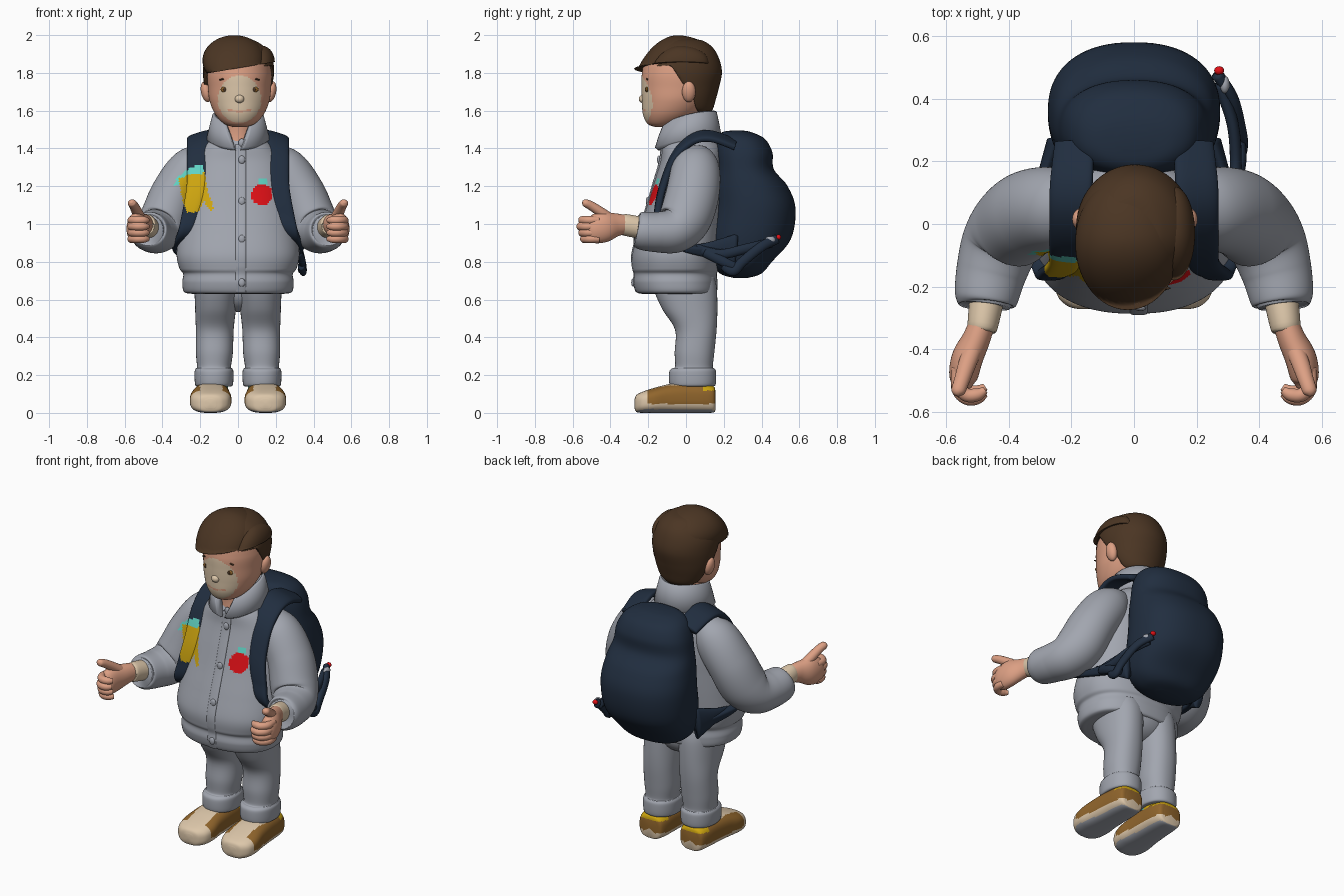
import bpy, bmesh, math
from mathutils import Vector, Matrix

COLORS = {
    "grey_cloth": (0.36, 0.38, 0.43), "navy": (0.015, 0.027, 0.05), "skin": (0.72, 0.35, 0.23),
    "hair_brown": (0.07, 0.036, 0.017), "shoe_brown": (0.28, 0.13, 0.025), "beige": (0.72, 0.57, 0.40),
    "yellow": (0.62, 0.38, 0.005), "teal": (0.12, 0.65, 0.55), "red": (0.75, 0.005, 0.008)}
MATS = {}
for key, rgb in COLORS.items():
    MATS[key] = bpy.data.materials.new(key)
    MATS[key].diffuse_color = (*rgb, 1)


def finish(name, bm, mat, shape=None, paint=None):
    """Turn a bmesh into a smooth object; shape moves points, paint picks colours per face."""
    if shape:
        for v in bm.verts:
            v.co = shape(v.co)
    bmesh.ops.recalc_face_normals(bm, faces=bm.faces)
    bm.normal_update()
    slots = [mat]
    for f in bm.faces:
        f.smooth = True
        m = (paint and paint(f.calc_center_median(), f.normal)) or mat
        if m not in slots:
            slots.append(m)
        f.material_index = slots.index(m)
    me = bpy.data.meshes.new(name)
    bm.to_mesh(me)
    bm.free()
    for m in slots:
        me.materials.append(MATS[m])
    ob = bpy.data.objects.new(name, me)
    bpy.context.collection.objects.link(ob)
    return ob


def spline(keys, sub):
    """Catmull-Rom through tuples of any length."""
    k = [keys[0]] + list(keys) + [keys[-1]]
    out = []
    for i in range(1, len(k) - 2):
        for j in range(sub):
            t = j / sub
            out.append([0.5 * (2 * b + (c - a) * t + (2 * a - 5 * b + 4 * c - d) * t * t
                        + (3 * b - a - 3 * c + d) * t ** 3)
                        for a, b, c, d in zip(k[i - 1], k[i], k[i + 1], k[i + 2])])
    return out + [list(keys[-1])]


UP = (0, 0, 1)


def sweep(name, keys, mat, s=1, n=40, sub=6, p=2.0, axis=None, ref=(1, 0, 0), shape=None, paint=None):
    """Closed skin through keys (x, y, z, half width, half depth); axis fixes the ring direction."""
    rows = spline(keys, sub)
    pts = [Vector(r[:3]) for r in rows]
    bm = bmesh.new()
    rings = []
    for i, r in enumerate(rows):
        t = Vector(axis) if axis else (pts[min(i + 1, len(pts) - 1)] - pts[max(i - 1, 0)]).normalized()
        side = Vector(ref)
        side = (side - t * side.dot(t)).normalized()
        up = t.cross(side)
        ring = []
        for j in range(n):
            a = 2 * math.pi * j / n
            c, d = math.cos(a), math.sin(a)
            c = math.copysign(abs(c) ** (2 / p), c)
            d = math.copysign(abs(d) ** (2 / p), d)
            co = pts[i] + side * c * r[3] + up * d * r[4]
            ring.append(bm.verts.new((co.x * s, co.y, co.z)))
        rings.append(ring)
    for a, b in zip(rings, rings[1:]):
        for j in range(n):
            bm.faces.new((a[j], a[(j + 1) % n], b[(j + 1) % n], b[j]))
    for ring, q in ((rings[0], pts[0]), (rings[-1], pts[-1])):
        mid = bm.verts.new((q.x * s, q.y, q.z))
        for j in range(n):
            bm.faces.new((ring[j], ring[(j + 1) % n], mid))
    return finish(name, bm, mat, shape, paint)


def blob(name, c, r, mat, shape=None, tilt=0, n=20):
    bm = bmesh.new()
    bmesh.ops.create_uvsphere(bm, u_segments=n, v_segments=n * 3 // 5, radius=1)
    m = Matrix.Translation(c) @ Matrix.Rotation(tilt, 4, 'Y') @ Matrix.Diagonal((*r, 1))
    bmesh.ops.transform(bm, matrix=m, verts=bm.verts)
    return finish(name, bm, mat, shape)


def inside(x, z, poly):
    hit = False
    for (x1, z1), (x2, z2) in zip(poly, poly[1:] + poly[:1]):
        if (z1 > z) != (z2 > z) and x < (x2 - x1) * (z - z1) / (z2 - z1) + x1:
            hit = not hit
    return hit


# painted chest patches, shared by jacket, sleeve and strap
YELLOW = [(-.315, 1.24), (-.30, 1.15), (-.27, 1.06), (-.21, 1.065), (-.18, 1.12), (-.14, 1.06),
          (-.13, 1.09), (-.165, 1.19), (-.175, 1.27), (-.25, 1.265)]
TEAL = [(-.34, 1.20), (-.32, 1.25), (-.25, 1.30), (-.19, 1.315), (-.175, 1.26), (-.25, 1.22)]


def patches(c, n):
    if c.y > 0.03 or n.y > 0.2:
        return None
    if inside(c.x, c.z, YELLOW):
        return "yellow"
    if inside(c.x, c.z, TEAL) or (abs(c.x - .132) < .02 and 1.207 < c.z < 1.24):
        return "teal"
    if math.hypot(c.x - .127, c.z - 1.155) < .056:
        return "red"


# jacket
sweep("jacket_body", [
    (0, -.05, .63, .24, .18), (0, -.05, .64, .285, .212), (0, -.055, .69, .295, .222),
    (0, -.055, .735, .29, .218), (0, -.055, .765, .31, .228), (0, -.052, .84, .325, .232),
    (0, -.03, .96, .312, .22), (0, -.005, 1.09, .292, .203), (0, .015, 1.21, .276, .187),
    (0, .03, 1.33, .245, .166), (0, .03, 1.41, .19, .155), (0, .02, 1.46, .13, .12)],
    "grey_cloth", n=160, sub=12, p=2.3, axis=UP, paint=patches)
placket = [(.64, -.258), (.69, -.273), (.735, -.27), (.78, -.28), (.85, -.28), (.97, -.246), (1.09, -.206),
           (1.21, -.171), (1.33, -.136), (1.42, -.125)]
sweep("jacket_placket", [(.015, y, z, .028, .008) for z, y in placket], "grey_cloth", n=20, p=3)
for z, y in ((.69, -.28), (.92, -.268), (1.12, -.203), (1.34, -.143), (1.43, -.13)):
    blob("jacket_button", (.02, y, z), (.018, .01, .022), "grey_cloth")

# turned-over collar, open at the front
bm = bmesh.new()
grid = []
for i in range(61):
    row = []
    for k, (rx, ry, h) in enumerate([(.105, .11, 0), (.112, .125, .6), (.122, .138, 1), (.135, .15, .97),
                                     (.152, .165, .55), (.168, .178, .1), (.15, .16, 0)]):
        gap = math.radians(5 + 26 * h)
        a = gap + (2 * math.pi - 2 * gap) * i / 60
        f = (1 + math.cos(a)) / 2
        top, low = 1.6 - .07 * f ** 2, 1.44 - .05 * f ** 3
        row.append(bm.verts.new((rx * math.sin(a), .012 - ry * math.cos(a), low + (top - low) * h)))
    grid.append(row)
for a, b in zip(grid, grid[1:]):
    for k in range(6):
        bm.faces.new((a[k], a[k + 1], b[k + 1], b[k]))
bm.faces.new(grid[0])
bm.faces.new(grid[-1])
finish("jacket_collar", bm, "grey_cloth")

# head, neck and face
CX = .008


def face_paint(c, n):
    e = ((c.x - CX) / .115) ** 2 + ((c.z - 1.66) / .125) ** 2
    mouth = abs(c.z - 1.598 - (c.x - CX) ** 2 * 1.2) < .005 and abs(c.x - CX) < .06
    return "beige" if e < 1 and n.y < -.3 and not mouth else None


sweep("neck", [(0, -.02, 1.38, .1, .1), (0, -.02, 1.48, .09, .09), (0, -.03, 1.6, .09, .09)], "skin", axis=UP)
sweep("head", [
    (CX, -.125, 1.513, .03, .035), (CX, -.115, 1.53, .08, .088), (CX, -.083, 1.58, .128, .145),
    (CX, -.055, 1.65, .158, .178), (CX, -.04, 1.72, .167, .195), (CX, -.035, 1.8, .17, .198),
    (CX, -.03, 1.88, .15, .18), (CX, -.03, 1.94, .08, .1)],
    "skin", n=96, sub=12, axis=UP, paint=face_paint)
blob("nose", (CX, -.228, 1.662), (.025, .022, .022), "beige")
for s in (1, -1):
    blob("ear", (.003 + s * .172, .015, 1.70), (.027, .036, .056), "skin", tilt=s * .2)
    blob("eye", (CX + s * .08, -.206, 1.712), (.02, .008, .015), "shoe_brown")
    blob("pupil", (CX + s * .078, -.212, 1.712), (.009, .005, .011), "hair_brown")
    blob("eyebrow", (CX + s * .083, -.205, 1.768), (.027, .006, .005), "hair_brown", tilt=s * .2)


# hair: a cap with a stepped hairline, plus a swept fringe and a side lobe, sloping to the forehead
def slope(co):
    return co.z - 2.0 * max(0, -.03 - co.y) ** 2


def hairline(co):
    t = [(-.3, 1.83), (-.08, 1.84), (-.06, 1.81), (-.015, 1.74), (.025, 1.72), (.05, 1.62), (.07, 1.58), (.4, 1.58)]
    for (y1, z1), (y2, z2) in zip(t, t[1:]):
        if y1 <= co.y < y2:
            return Vector((co.x, co.y, max(slope(co), z1 + (z2 - z1) * (co.y - y1) / (y2 - y1))))
    return co


def fringe_cut(co):
    return Vector((co.x, co.y, max(slope(co), 1.825 + .17 * co.x)))


sweep("hair_cap", [
    (0, .055, 1.585, .09, .07), (0, .045, 1.61, .125, .098), (0, .022, 1.66, .157, .136), (0, .002, 1.72, .177, .172),
    (.003, -.012, 1.8, .188, .202), (.003, -.02, 1.87, .18, .197), (.003, -.02, 1.93, .145, .165),
    (0, -.02, 1.97, .09, .11), (0, -.02, 1.983, .03, .03)],
    "hair_brown", n=80, sub=8, axis=UP, shape=hairline)
blob("hair_fringe", (-.02, -.06, 1.868), (.168, .215, .132), "hair_brown", fringe_cut, n=50)
blob("hair_side_lobe", (.128, -.03, 1.855), (.067, .15, .088), "hair_brown", fringe_cut, n=50)

# backpack
sweep("backpack", [
    (0, .29, .715, .08, .04), (0, .29, .738, .17, .11), (0, .295, .8, .235, .16), (0, .335, .92, .268, .22),
    (0, .36, 1.08, .275, .22), (0, .34, 1.2, .262, .198), (0, .31, 1.29, .243, .155), (0, .305, 1.38, .226, .152),
    (0, .29, 1.45, .19, .128), (0, .27, 1.485, .13, .08), (0, .27, 1.495, .05, .03)],
    "navy", n=72, sub=6, p=2.3, axis=UP)
for path in ([(.265, .48, .92), (.315, .4, .88), (.34, .3, .80), (.345, .25, .75), (.335, .2, .78)],
             [(.27, .45, .9), (.315, .32, .87), (.325, .18, .84), (.31, .05, .87)],
             [(.335, .28, .76), (.34, .2, .80), (.32, .1, .85)]):
    sweep("backpack_side_cord", [(*q, .019, .026) for q in path], "navy", n=16)
blob("cord_toggle", (.272, .49, .93), (.016, .014, .014), "red")
blob("cord_clip", (.29, .445, .915), (.016, .028, .02), "grey_cloth")

# hips
blob("trouser_seat", (0, .03, .655), (.19, .125, .12), "grey_cloth", n=40)


def shoe_paint(c, n):
    if n.z < -.75:
        return "grey_cloth"
    if c.y > .09 and c.z > .118:
        return "yellow"
    wide = abs(abs(c.x) - .142)
    if c.z > .048 and c.y > -.2 and (wide > .06 or c.y > .08) and c.z < .145:
        return "shoe_brown"


# limbs, straps and shoes on both sides
for s in (1, -1):
    sweep("backpack_strap", [
        (.19, .26, 1.42, .065, .02), (.2, .13, 1.465, .07, .02), (.205, .03, 1.445, .066, .02),
        (.212, -.06, 1.355, .058, .02), (.22, -.122, 1.2, .052, .02), (.25, -.15, 1.06, .045, .02),
        (.285, -.15, .95, .035, .02), (.325, -.03, .88, .025, .018), (.3, .12, .85, .02, .03), (.24, .24, .83, .02, .04)],
        "navy", s, n=44, sub=14, p=3, ref=(1, 0, -.3), paint=patches)
    sweep("backpack_side_wing", [(.305, .02, .87, .012, .015), (.295, .12, .865, .02, .04), (.25, .26, .85, .03, .1)],
          "navy", s, n=24)
    sweep("sleeve", [
        (.15, .04, 1.36, .07, .09), (.24, .05, 1.29, .122, .128), (.33, .035, 1.16, .13, .14), (.385, -.005, 1.03, .133, .138),
        (.425, -.06, .967, .125, .12), (.455, -.15, .957, .113, .107), (.473, -.24, .965, .1, .099),
        (.476, -.262, .968, .08, .08)], "grey_cloth", s, n=80, sub=14, paint=patches)
    sweep("shirt_cuff", [(.47, -.24, .98, .055, .058), (.485, -.335, .998, .047, .055), (.485, -.337, .998, .03, .03)],
          "beige", s)
    sweep("palm", [(.482, -.31, .998, .04, .048), (.505, -.37, .995, .045, .062), (.533, -.43, .985, .05, .08),
                   (.545, -.49, .972, .045, .075), (.545, -.525, .97, .025, .05)], "skin", s)
    for i in range(4):
        z, y = 1.02 - .033 * i, .01 * abs(i - 1)
        sweep("finger", [(.562, -.46, z, .02, .02), (.562, -.525 + y, z, .022, .022), (.535, -.556 + y, z, .022, .022),
                         (.5, -.555 + y, z, .021, .021), (.475, -.54 + y, z, .012, .012)],
              "skin", s, n=18, ref=UP)
    sweep("thumb", [(.505, -.38, 1.01, .03, .03), (.53, -.44, 1.055, .029, .027), (.55, -.5, 1.095, .025, .024),
                    (.562, -.535, 1.112, .022, .02), (.565, -.548, 1.117, .008, .008)], "skin", s, n=20)
    sweep("trouser_leg", [
        (.127, .035, .14, .085, .1), (.127, .035, .15, .1, .122), (.127, .035, .215, .103, .124), (.127, .038, .235, .096, .113),
        (.127, .042, .245, .09, .1), (.125, .045, .32, .098, .105), (.123, .052, .44, .1, .11), (.119, .02, .55, .108, .146),
        (.115, -.005, .66, .115, .168), (.115, -.01, .72, .11, .16)], "grey_cloth", s, n=48, p=2.2, axis=UP)
    sweep("sock", [(.132, .035, .08, .078, .1), (.13, .035, .16, .078, .1)], "teal", s, axis=UP,
          paint=lambda c, n: "yellow" if c.y > .02 else None)
    sweep("shoe", [
        (.138, .156, .065, .045, .05), (.138, .145, .072, .075, .07), (.138, .09, .078, .09, .078), (.14, 0, .08, .096, .08),
        (.143, -.09, .076, .102, .076), (.145, -.17, .066, .11, .066), (.146, -.23, .056, .098, .056),
        (.146, -.262, .05, .066, .045), (.146, -.272, .048, .03, .025)], "beige", s, n=64, sub=10, p=2.8,
        axis=(0, -1, 0), paint=shoe_paint)
